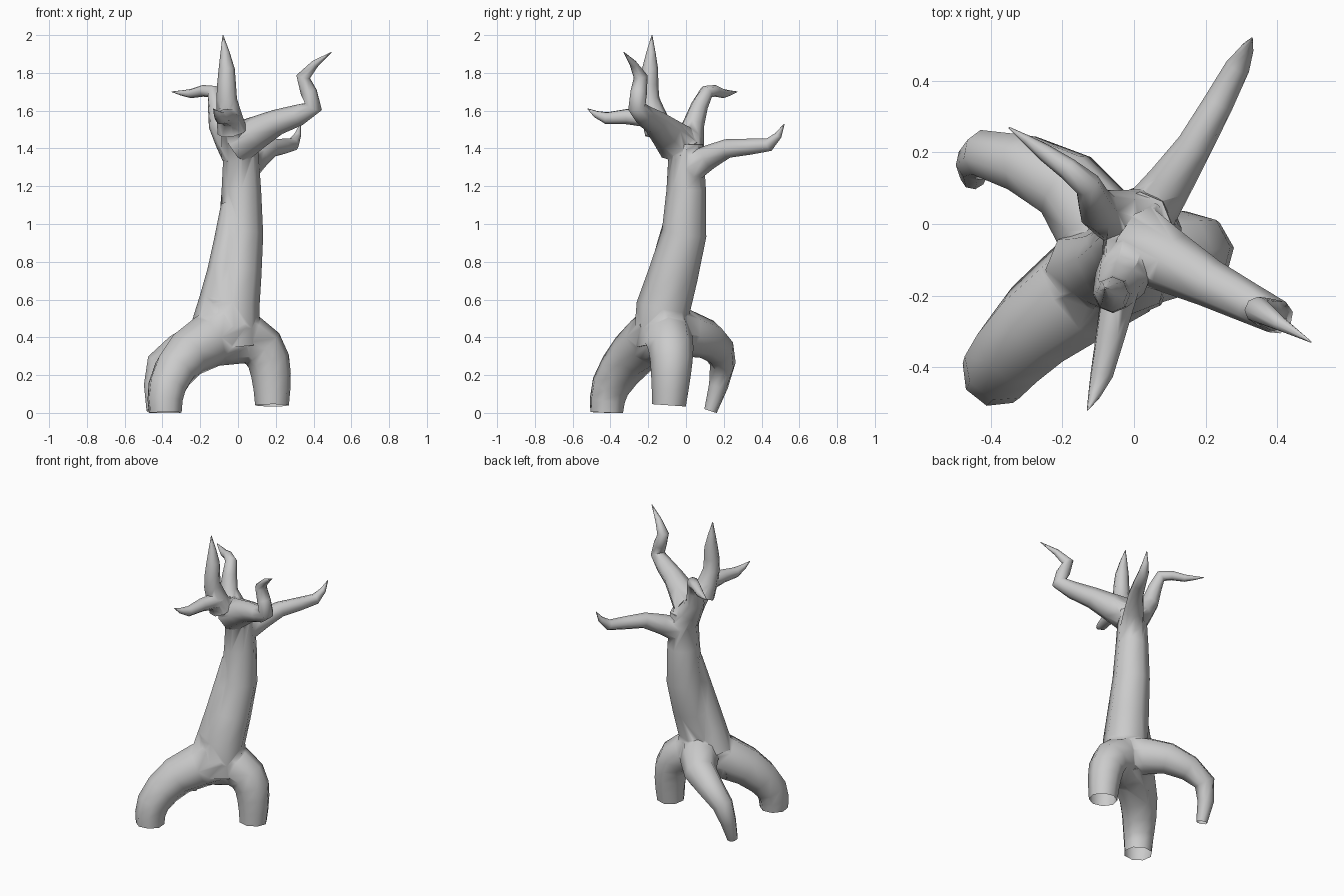
import bpy, bmesh, math
from mathutils import Vector

if "Cube" in bpy.data.objects:
    bpy.data.objects.remove(bpy.data.objects["Cube"])

SIDES = 8
ROOT_HUB = (-0.04, -0.11, 0.44)   # all roots leave the trunk here
CROWN_HUB = (0.01, 0.0, 1.37)     # some branches leave the trunk here


def smooth_path(points):
    """Insert a Catmull-Rom midpoint into every segment."""
    ext = [points[0] * 2 - points[1]] + points + [points[-1] * 2 - points[-2]]
    out = []
    for a, b, c, d in zip(ext, ext[1:], ext[2:], ext[3:]):
        out += [b, ((b + c) * 9 - a - d) / 16]
    return out + [points[-1]]


def limb(name, r0, r1, *points, pointed=False):
    """Tapered closed tube along a curve, ending in a spike when pointed."""
    pos = [Vector(p) for p in points]
    body = pos[:-1] if pointed else pos
    dist = [0.0]
    for a, b in zip(body, body[1:]):
        dist.append(dist[-1] + (b - a).length)
    power = 0.6 if pointed else 1.0
    radii = [r0 + (r1 - r0) * (d / dist[-1]) ** power for d in dist]
    if pointed:
        radii.append(0.002)
    path = smooth_path([Vector((*p, r)) for p, r in zip(pos, radii)])
    centres = [p.to_3d() for p in path]
    bm = bmesh.new()
    rings, u = [], None
    for i, c in enumerate(centres):
        t = (centres[min(i + 1, len(path) - 1)] - centres[max(i - 1, 0)]).normalized()
        u = t.orthogonal() if u is None else u - t * u.dot(t)
        u.normalize()
        v = t.cross(u)
        ring = []
        for k in range(SIDES):
            a = math.tau * k / SIDES
            q = c + (u * math.cos(a) + v * math.sin(a)) * path[i][3]
            q.z = max(q.z, 0)
            ring.append(bm.verts.new(q))
        rings.append(ring)
    for r, s in zip(rings, rings[1:]):
        for k in range(SIDES):
            j = (k + 1) % SIDES
            bm.faces.new((r[k], r[j], s[j], s[k]))
    bm.faces.new(rings[0][::-1])
    bm.faces.new(rings[-1])
    bmesh.ops.recalc_face_normals(bm, faces=bm.faces)
    me = bpy.data.meshes.new(name)
    bm.to_mesh(me)
    bm.free()
    ob = bpy.data.objects.new(name, me)
    bpy.context.collection.objects.link(ob)
    return ob


def branch(name, r0, r1, *points):
    return limb(name, r0, r1, *points, pointed=True)


# Leaning trunk, with a ridge down its left side and an arch between the front roots
tree = limb("dead_tree", 0.155, 0.09, (-0.03, -0.11, 0.37), (-0.03, -0.12, 0.56),
            (0.015, -0.01, 0.95), (0.015, 0, 1.42))
parts = [limb("buttress", 0.06, 0.12, (-0.03, -0.03, 1.1), (-0.07, -0.1, 0.75),
              (-0.13, -0.13, 0.45)),
         limb("root_arch", 0.12, 0.1, (-0.2, -0.2, 0.36), (0.1, -0.08, 0.37))]

# Roots
parts.append(limb("front_root", 0.16, 0.09, ROOT_HUB, (-0.27, -0.28, 0.31),
                  (-0.375, -0.4, 0.14), (-0.385, -0.42, 0)))
parts.append(limb("right_root", 0.14, 0.09, ROOT_HUB, (0.13, -0.08, 0.34),
                  (0.175, -0.08, 0.2), (0.18, -0.09, 0.04)))
parts.append(limb("back_root", 0.14, 0.035, ROOT_HUB, (-0.19, 0.11, 0.39),
                  (-0.42, 0.195, 0.26), (-0.45, 0.13, 0.01)))

# Branches
parts.append(branch("front_branch", 0.1, 0.033, CROWN_HUB, (-0.04, -0.19, 1.56),
                    (-0.09, -0.42, 1.56), (-0.13, -0.52, 1.61)))
parts.append(branch("top_branch", 0.08, 0.043, (-0.03, -0.14, 1.49), (-0.06, -0.195, 1.66),
                    (-0.06, -0.19, 1.82), (-0.08, -0.18, 2)))
parts.append(branch("right_branch", 0.11, 0.037, (0, -0.05, 1.43), (0.21, -0.165, 1.54),
                    (0.4, -0.26, 1.62), (0.345, -0.24, 1.78), (0.495, -0.33, 1.91)))
parts.append(branch("back_branch", 0.08, 0.035, (0.04, 0.03, 1.3), (0.17, 0.22, 1.4),
                    (0.29, 0.44, 1.42), (0.33, 0.52, 1.53)))
parts.append(branch("left_branch", 0.1, 0.024, CROWN_HUB, (-0.1, 0.04, 1.53),
                    (-0.13, 0.11, 1.7), (-0.25, 0.2, 1.69), (-0.35, 0.27, 1.7)))

# Merge every limb into the trunk
bpy.context.view_layer.objects.active = tree
for part in parts:
    m = tree.modifiers.new(part.name, 'BOOLEAN')
    m.operation, m.solver, m.object = 'UNION', 'EXACT', part
    bpy.ops.object.modifier_apply(modifier=m.name)
    bpy.data.objects.remove(part)

# Open root ends
bm = bmesh.new()
bm.from_mesh(tree.data)
caps = [f for f in bm.faces if f.normal.z < -0.7 and f.calc_center_median().z < 0.07]
bmesh.ops.delete(bm, geom=caps, context='FACES')
bm.to_mesh(tree.data)
bm.free()

bpy.ops.object.select_all(action='DESELECT')
tree.select_set(True)
bpy.ops.object.shade_smooth_by_angle(angle=math.radians(70))
